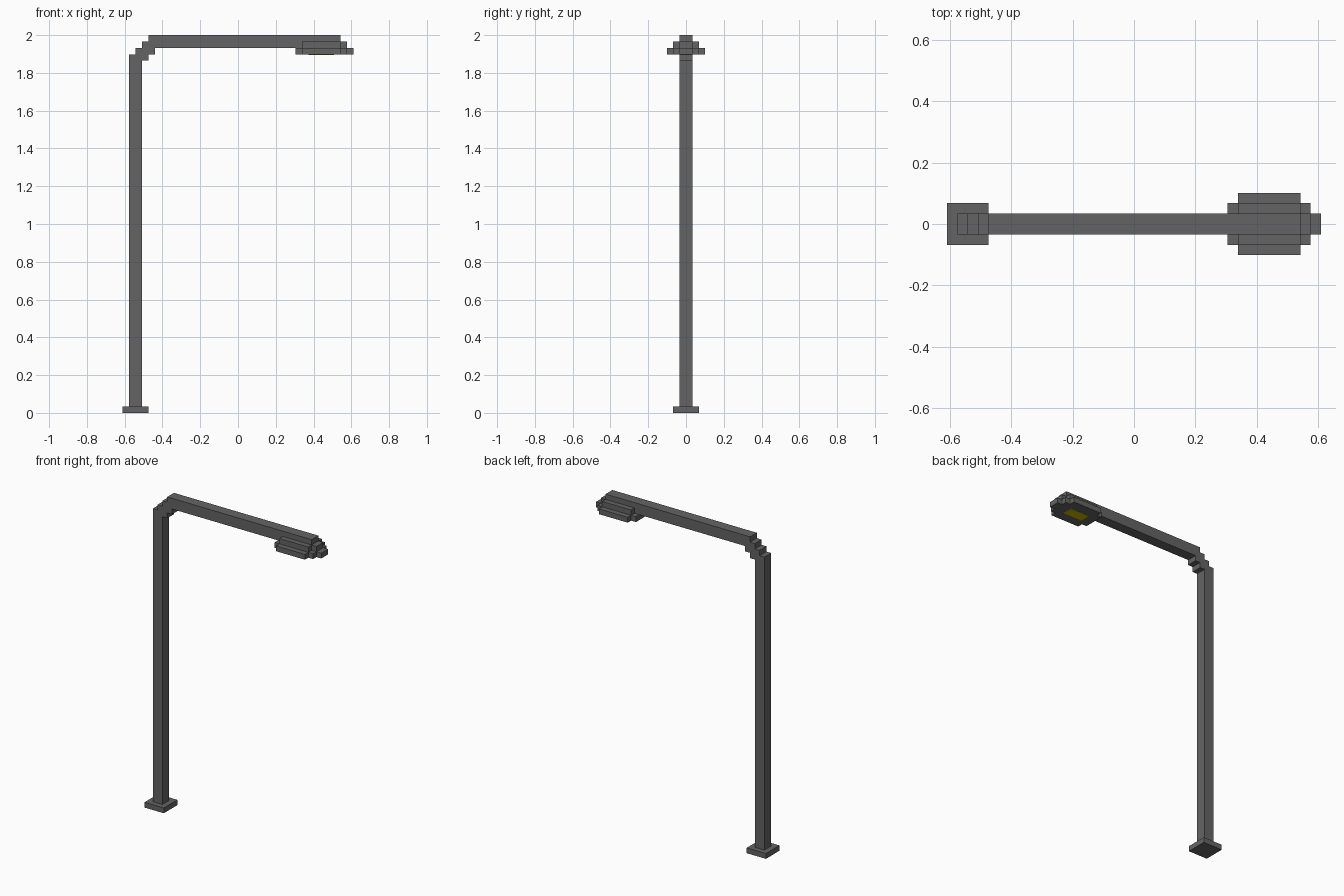
import bpy, bmesh
from mathutils import Vector

if "Cube" in bpy.data.objects:
    bpy.data.objects.remove(bpy.data.objects["Cube"])

U = 2 / 59  # size of one block


def material(name, rgb):
    m = bpy.data.materials.new(name)
    m.diffuse_color = (*rgb, 1)
    m.use_nodes = True
    m.node_tree.nodes["Principled BSDF"].inputs["Base Color"].default_value = m.diffuse_color
    return m


GREY = material("dark grey metal", (0.127, 0.127, 0.127))
YELLOW = material("lamp yellow", (0.58, 0.46, 0.0))


def prism(name, outline, axis, lo, hi, mat):
    """Extrude an outline (in block units) along y or z from lo to hi."""
    bm = bmesh.new()
    if axis == 'y':
        pts = [Vector((a, lo, b)) for a, b in outline]
        move = Vector((0, hi - lo, 0))
    else:
        pts = [Vector((a, b, lo)) for a, b in outline]
        move = Vector((0, 0, hi - lo))
    face = bm.faces.new([bm.verts.new(p * U) for p in pts])
    ext = bmesh.ops.extrude_face_region(bm, geom=[face], use_keep_orig=True)
    verts = [g for g in ext["geom"] if isinstance(g, bmesh.types.BMVert)]
    bmesh.ops.translate(bm, vec=move * U, verts=verts)
    bmesh.ops.recalc_face_normals(bm, faces=bm.faces)
    me = bpy.data.meshes.new(name)
    bm.to_mesh(me)
    bm.free()
    me.materials.append(mat)
    ob = bpy.data.objects.new(name, me)
    bpy.context.collection.objects.link(ob)
    return ob


def rect(x0, x1, h):
    return [(x0, -h), (x1, -h), (x1, h), (x0, h)]


def mirrored(half):
    """Close a half outline by mirroring it across the x axis."""
    return half + [(x, -y) for x, y in reversed(half)]


# Base plate
prism("base_plate", rect(-18, -14, 2), 'z', 0, 1, GREY)

# Pole, stepped bend and arm as one side profile
pole = [(-17, 1), (-15, 1), (-15, 55), (-14, 55), (-14, 56), (-13, 56),
        (-13, 57), (16, 57), (16, 59), (-14, 59), (-14, 58), (-15, 58),
        (-15, 57), (-16, 57), (-16, 56), (-17, 56)]
prism("pole_and_arm", pole, 'y', -1, 1, GREY)

# Lamp head: wide lower layer and narrower upper layer
lower = [(9, 2), (10, 2), (10, 3), (16, 3), (16, 2), (17, 2), (17, 1), (18, 1)]
prism("lamp_head_lower", mirrored(lower), 'z', 56, 57, GREY)
upper = [(10, 2), (16, 2), (16, 1), (17, 1)]
prism("lamp_head_upper", mirrored(upper), 'z', 57, 58, GREY)

# Light panel under the head
prism("light_panel", rect(11, 15, 1), 'z', 55.93, 56.05, YELLOW)
